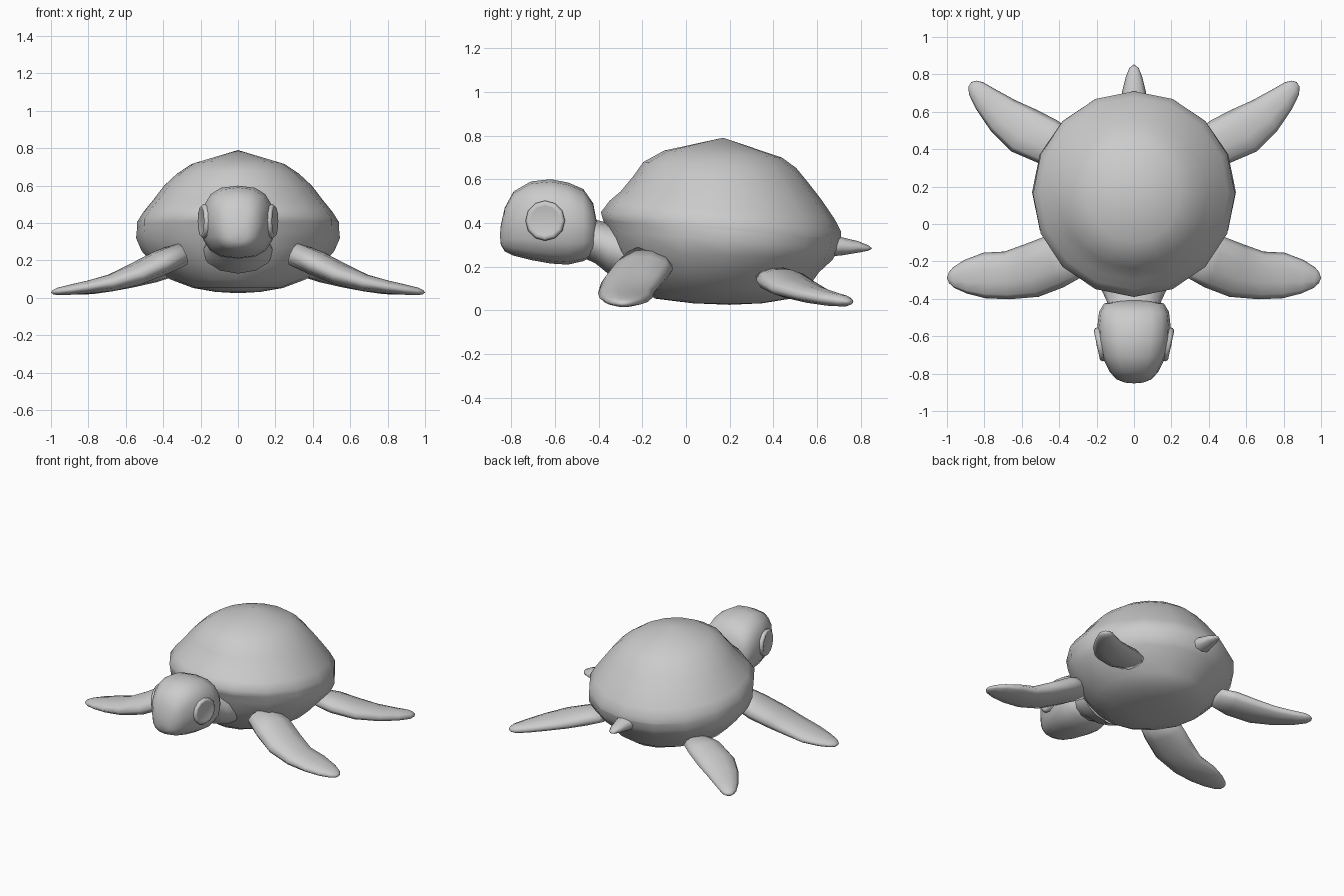
import bpy, bmesh, math
from mathutils import Vector as V


def loft(name, sections, n=12, power=2.0, start=None, end=None, mirror=False):
    """Skin rings given as (centre, u axis, v axis); start/end are optional closing points."""
    bm = bmesh.new()
    rings = []
    for c, u, v in sections:
        ring = []
        for i in range(n):
            a = 2 * math.pi * i / n
            ca, sa = math.cos(a), math.sin(a)
            p = math.copysign(abs(ca) ** (2 / power), ca)
            q = math.copysign(abs(sa) ** (2 / power), sa)
            ring.append(bm.verts.new(V(c) + V(u) * p + V(v) * q))
        rings.append(ring)
    for a, b in zip(rings, rings[1:]):
        for i in range(n):
            j = (i + 1) % n
            bm.faces.new((a[i], a[j], b[j], b[i]))
    for tip, ring in ((start, rings[0]), (end, rings[-1])):
        if tip is not None:
            t = bm.verts.new(tip)
            for i in range(n):
                bm.faces.new((ring[i], ring[(i + 1) % n], t))
    bmesh.ops.recalc_face_normals(bm, faces=bm.faces)
    me = bpy.data.meshes.new(name)
    bm.to_mesh(me)
    bm.free()
    for f in me.polygons:
        f.use_smooth = True
    ob = bpy.data.objects.new(name, me)
    bpy.context.collection.objects.link(ob)
    if mirror:
        ob.modifiers.new("mirror", 'MIRROR')
    return ob


def level(z, rx, ry, yc=0.165, slope=0.0):
    """Nearly horizontal ring, tilted slightly towards the tail."""
    return ((0, yc, z), (rx, 0, 0), (0, ry, -slope * ry))


def upright(y, zc, hw, hh):
    return ((0, y, zc), (hw, 0, 0), (0, 0, hh))


def flipper(name, stations):
    """Stations are (x, y, z, half chord, half thickness) along the limb."""
    pts = [V(s[:3]) for s in stations]
    secs = []
    for i, s in enumerate(stations):
        t = (pts[min(i + 1, len(pts) - 1)] - pts[max(i - 1, 0)]).normalized()
        chord = V((0, 0, 1)).cross(t).normalized()
        secs.append((pts[i], chord * s[3], t.cross(chord) * s[4]))
    d0 = (pts[0] - pts[1]).normalized() * 0.02
    d1 = (pts[-1] - pts[-2]).normalized() * 0.01
    loft(name, secs, 10, start=pts[0] + d0, end=pts[-1] + d1, mirror=True)


# domed shell
loft("shell", [
    level(0.37, 0.54, 0.545, slope=0.08),
    level(0.405, 0.54, 0.55, 0.16, 0.08),
    level(0.46, 0.505, 0.515, 0.165, 0.08),
    level(0.525, 0.452, 0.46, 0.16, 0.04),
    level(0.60, 0.395, 0.40, 0.16, 0.04),
    level(0.665, 0.325, 0.35, 0.155, 0.04),
    level(0.715, 0.25, 0.27, 0.17, 0.06)], 16, end=(0, 0.17, 0.79))

# rounded belly
loft("belly", [
    level(0.37, 0.54, 0.545, slope=0.08),
    level(0.32, 0.545, 0.53, 0.17, 0.08),
    level(0.25, 0.515, 0.50, 0.17, 0.04),
    level(0.175, 0.445, 0.44, 0.17),
    level(0.10, 0.365, 0.385, 0.17),
    level(0.053, 0.24, 0.31, 0.17),
    level(0.032, 0.12, 0.16, 0.19)], 16, end=(0, 0.2, 0.025))

# head
loft("head", [
    upright(-0.848, 0.345, 0.05, 0.045),
    upright(-0.83, 0.37, 0.095, 0.10),
    upright(-0.79, 0.397, 0.13, 0.147),
    upright(-0.71, 0.41, 0.17, 0.18),
    upright(-0.62, 0.407, 0.19, 0.193),
    upright(-0.54, 0.397, 0.195, 0.188),
    upright(-0.47, 0.39, 0.187, 0.165),
    upright(-0.425, 0.37, 0.16, 0.12)], 16, 2.6,
    start=(0, -0.852, 0.345), end=(0, -0.40, 0.36))

# neck
loft("neck", [
    upright(-0.47, 0.34, 0.14, 0.10),
    upright(-0.415, 0.315, 0.145, 0.10),
    upright(-0.36, 0.285, 0.17, 0.115),
    upright(-0.26, 0.25, 0.19, 0.12)], 12)

# eyes: shallow discs turned slightly forward
turn = math.radians(12)
out = V((math.cos(turn), -math.sin(turn), 0))
side = V((math.sin(turn), math.cos(turn), 0))
eye = V((0.187, -0.645, 0.41))
loft("eyes", [(eye + out * d, side * r, V((0, 0, r))) for d, r in
              ((-0.05, 0.085), (0.0, 0.092), (0.012, 0.08), (0.007, 0.068))],
     12, end=eye + out * 0.014, mirror=True)

# front flippers
flipper("front_flippers", [
    (0.30, -0.175, 0.235, 0.11, 0.065),
    (0.42, -0.20, 0.185, 0.145, 0.068),
    (0.55, -0.25, 0.125, 0.145, 0.06),
    (0.68, -0.275, 0.08, 0.128, 0.047),
    (0.80, -0.275, 0.058, 0.122, 0.036),
    (0.90, -0.282, 0.043, 0.09, 0.028),
    (0.965, -0.287, 0.034, 0.055, 0.02),
    (0.99, -0.288, 0.03, 0.028, 0.012)])

# rear flippers
flipper("rear_flippers", [
    (0.36, 0.41, 0.155, 0.095, 0.045),
    (0.46, 0.44, 0.135, 0.125, 0.055),
    (0.59, 0.50, 0.10, 0.13, 0.048),
    (0.70, 0.58, 0.072, 0.105, 0.04),
    (0.79, 0.665, 0.052, 0.075, 0.033),
    (0.845, 0.725, 0.042, 0.05, 0.026),
    (0.865, 0.75, 0.038, 0.026, 0.013)])

# tail
loft("tail", [
    upright(0.64, 0.295, 0.075, 0.05),
    upright(0.71, 0.293, 0.063, 0.042),
    upright(0.79, 0.29, 0.043, 0.026),
    upright(0.835, 0.285, 0.025, 0.012)], 8, end=(0, 0.853, 0.283))
